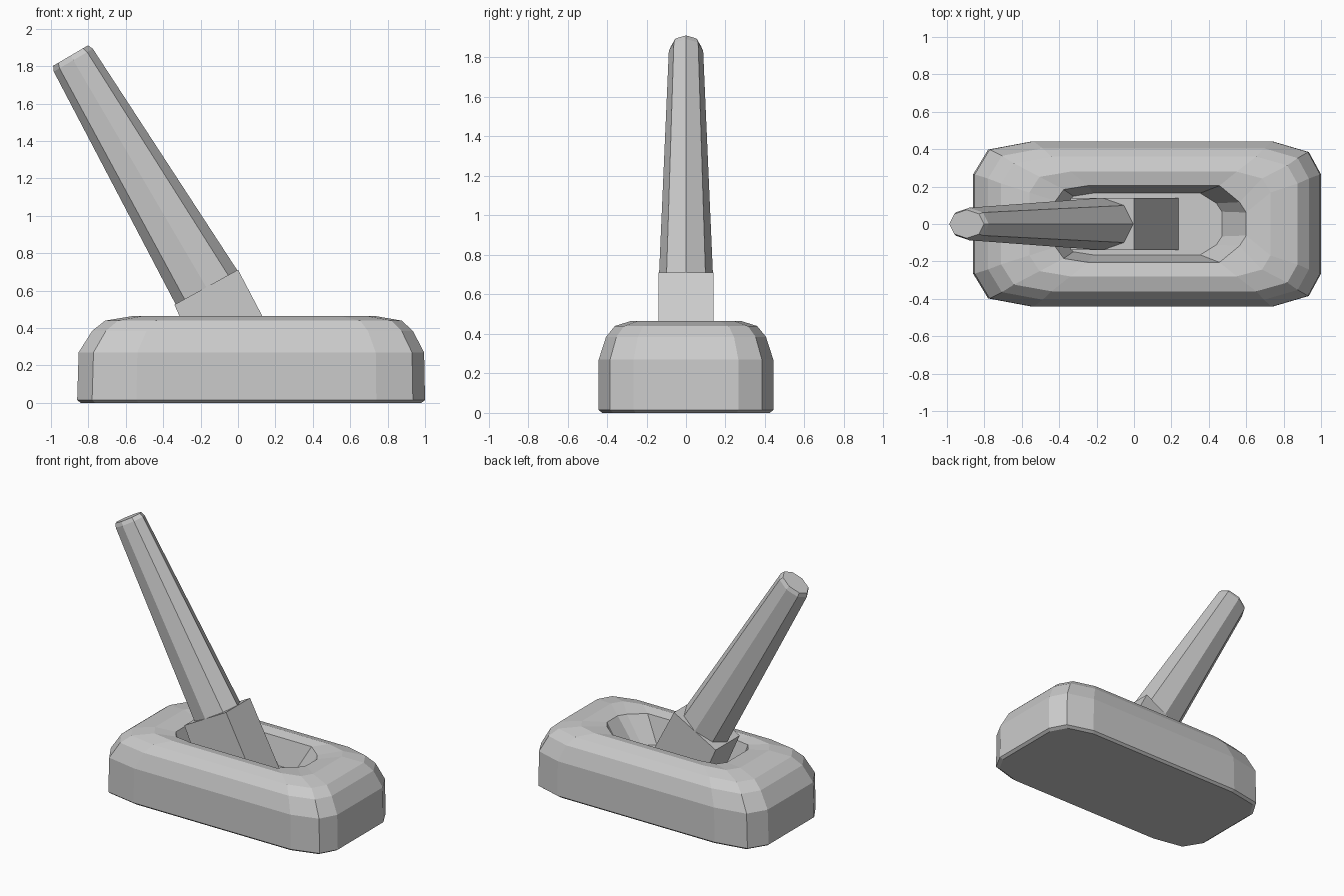
import bpy, math
from mathutils import Vector

if "Cube" in bpy.data.objects:
    bpy.data.objects.remove(bpy.data.objects["Cube"])


def loft(name, rings):
    """Skin a stack of equal-length closed rings and cap both ends."""
    n = len(rings[0])
    verts = [p for r in rings for p in r]
    faces = [(k * n + i, k * n + (i + 1) % n, (k + 1) * n + (i + 1) % n, (k + 1) * n + i)
             for k in range(len(rings) - 1) for i in range(n)]
    faces.append(tuple(reversed(range(n))))
    faces.append(tuple(range((len(rings) - 1) * n, len(rings) * n)))
    mesh = bpy.data.meshes.new(name)
    mesh.from_pydata(verts, [], faces)
    obj = bpy.data.objects.new(name, mesh)
    bpy.context.collection.objects.link(obj)
    return obj


def head_ring(z, x0, x1, hy, nose=0.6):
    """Twelve-sided rounded rectangle; a smaller nose narrows the +x end."""
    w = x1 - x0
    half = [(x1, hy * nose), (x1 - 0.035 * w, hy * (0.27 + nose)),
            (x1 - 0.14 * w, hy), (x0 + 0.17 * w, hy),
            (x0 + 0.043 * w, hy * 0.9), (x0, hy * 0.6)]
    return [(x, y, z) for x, y in half] + [(x, -y, z) for x, y in reversed(half)]


# Head: rounded block, rising to the rim and then down into the top recess
loft("head", [
    head_ring(0.0, -0.84, 0.98, 0.425),
    head_ring(0.015, -0.86, 1.0, 0.442),
    head_ring(0.27, -0.852, 0.995, 0.442),
    head_ring(0.385, -0.78, 0.935, 0.405),
    head_ring(0.44, -0.71, 0.875, 0.36),
    head_ring(0.465, -0.56, 0.73, 0.28),
    head_ring(0.45, -0.42, 0.60, 0.205, 0.3),
    head_ring(0.26, -0.36, 0.47, 0.165, 0.4),
])

# Neck: slanted block standing in the recess
profile = [(0.24, 0.255), (0.0, 0.712), (-0.34, 0.525), (-0.22, 0.255)]
loft("neck", [[(x, y, z) for x, z in profile] for y in (-0.14, 0.14)])

# Handle: leaning, tapered eight-sided shaft with a small bevel at the tip
bottom, top = Vector((-0.17, 0, 0.62)), Vector((-0.895, 0, 1.857))
axis = (top - bottom).normalized()
across = Vector((axis.z, 0, -axis.x))


def handle_ring(t, a, b):
    c = bottom.lerp(top, t)
    return [c + across * (a * math.cos(i * math.pi / 4))
            + Vector((0, b * math.sin(i * math.pi / 4), 0)) for i in range(8)]


loft("handle", [
    handle_ring(-0.03, 0.188, 0.138),
    handle_ring(0.0, 0.188, 0.14),
    handle_ring(0.98, 0.121, 0.087),
    handle_ring(1.0, 0.108, 0.076),
])
